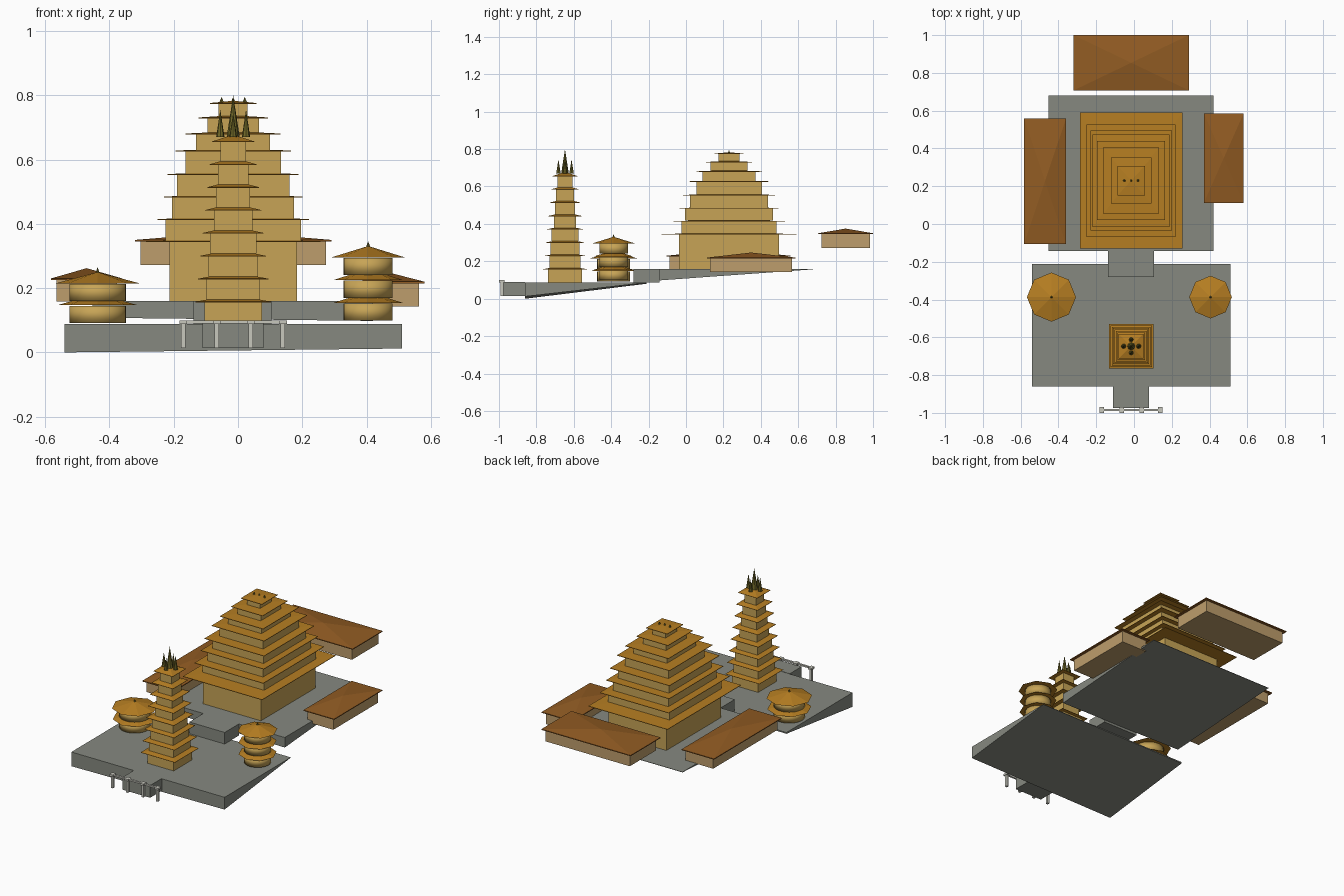
import bpy, math

if "Cube" in bpy.data.objects:
    bpy.data.objects.remove(bpy.data.objects["Cube"])


def material(name, r, g, b):
    m = bpy.data.materials.new(name)
    m.diffuse_color = [((c / 255 + 0.055) / 1.055) ** 2.4 for c in (r, g, b)] + [1]
    m.use_nodes = True
    m.node_tree.nodes["Principled BSDF"].inputs["Base Color"].default_value = m.diffuse_color
    return m


WALL = material("gold_wall", 199, 164, 86)
ROOF = material("amber_roof", 182, 126, 34)
HALL_WALL = material("tan_wall", 190, 158, 108)
HALL_ROOF = material("brown_roof", 146, 92, 35)
STONE = material("grey_stone", 134, 137, 128)
GATE = material("pale_stone", 200, 200, 190)
SPIRE = material("olive_spire", 112, 104, 40)


def make(name, verts, faces, mat):
    me = bpy.data.meshes.new(name)
    me.from_pydata(verts, [], faces)
    me.materials.append(mat)
    ob = bpy.data.objects.new(name, me)
    bpy.context.collection.objects.link(ob)
    return ob


# block with individually set bottom corner heights
def block(name, x0, x1, y0, y1, z0, z1, mat, bottoms=None):
    ring = [(x0, y0), (x1, y0), (x1, y1), (x0, y1)]
    b = bottoms or [z0] * 4
    v = [(x, y, h) for (x, y), h in zip(ring, b)] + [(x, y, z1) for x, y in ring]
    f = [(3, 2, 1, 0), (4, 5, 6, 7)] + [(i, (i + 1) % 4, (i + 1) % 4 + 4, i + 4) for i in range(4)]
    return make(name, v, f, mat)


# thin edged pyramid roof on a rectangle
def hip_roof(name, x0, x1, y0, y1, z, top, mat, edge=0.004):
    ring = [(x0, y0), (x1, y0), (x1, y1), (x0, y1)]
    v = [(x, y, z) for x, y in ring] + [(x, y, z + edge) for x, y in ring]
    v.append(((x0 + x1) / 2, (y0 + y1) / 2, top))
    f = [(3, 2, 1, 0)]
    for i in range(4):
        j = (i + 1) % 4
        f += [(i, j, j + 4, i + 4), (i + 4, j + 4, 8)]
    return make(name, v, f, mat)


def cone(name, x, y, z0, z1, r, n, mat):
    v = [(x + r * math.cos(2 * math.pi * i / n), y + r * math.sin(2 * math.pi * i / n), z0) for i in range(n)]
    v.append((x, y, z1))
    f = [tuple(range(n - 1, -1, -1))] + [(i, (i + 1) % n, n) for i in range(n)]
    return make(name, v, f, mat)


def drum(name, x, y, z0, z1, r, mat, n=32):
    v = [(x + r * math.cos(2 * math.pi * i / n), y + r * math.sin(2 * math.pi * i / n), z)
         for z in (z0, z1) for i in range(n)]
    f = [tuple(range(n - 1, -1, -1)), tuple(range(n, 2 * n))]
    f += [(i, (i + 1) % n, (i + 1) % n + n, i + n) for i in range(n)]
    ob = make(name, v, f, mat)
    ob.data.shade_smooth()
    return ob


# terraces, wedge shaped where the hillside rises
block("lower_terrace", -.54, .51, -.86, -.212, 0, .088, STONE, (0, .012, .086, .08))
block("upper_terrace", -.452, .42, -.142, .68, 0, .16, STONE, (.108, .098, .157, .158))
block("upper_steps", -.138, .105, -.28, -.142, .088, .16, STONE)
block("front_steps", -.11, .08, -.975, -.86, .014, .09, STONE)

# front gate
for x in (-.17, -.066, .04, .14):
    block("gate_post", x - .007, x + .007, -.993, -.977, .014, .093, GATE)
    block("gate_cap", x - .012, x + .012, -1.0, -.97, .088, .1, GATE)
block("gate_beam", -.182, .152, -.991, -.979, .09, .099, GATE)

# main stepped temple: wall half x, half y, eave half x, half y, base z, eave z
CX, CY = -.015, .23
tiers = [(.198, .267, .271, .36, .16, .343), (.211, .255, .236, .298, .348, .412),
         (.19, .235, .216, .265, .417, .482), (.175, .208, .204, .245, .485, .552),
         (.149, .175, .18, .21, .557, .625), (.115, .142, .148, .175, .625, .678),
         (.08, .1, .108, .122, .675, .728), (.045, .056, .072, .078, .725, .773)]
for hx, hy, ex, ey, z, e in tiers:
    block("temple_tier", CX - hx, CX + hx, CY - hy, CY + hy, z, e, WALL)
    hip_roof("temple_eave", CX - ex, CX + ex, CY - ey, CY + ey, e, e + .01, ROOF, .003)
for dx in (-.036, 0, .036):
    cone("temple_finial", CX + dx, CY, .776, .795, .008, 8, SPIRE)

# tall front tower
TY = -.647
halves = (.09, .083, .077, .072, .06, .053, .047, .04)
for i, h in enumerate(halves):
    z = .094 + .0712 * i
    e = .117 - .0073 * i
    block("tower_storey", CX - h, CX + h, TY - h, TY + h, z if i else .088, z + .063, WALL)
    hip_roof("tower_eave", CX - e, CX + e, TY - e, TY + e, z + .062, z + .085, ROOF, .002)
for dx, top, r in ((-.04, .755, .013), (0, .8, .02), (.04, .755, .013)):
    cone("tower_spire", CX + dx, TY, .672 if dx == 0 else .67, top, r, 8, SPIRE)
cone("tower_spire_back", CX, TY + .035, .67, .745, .012, 8, SPIRE)
cone("tower_spire_front", CX, TY - .035, .67, .745, .012, 8, SPIRE)

# round pavilions with eight-sided roofs
for x, r, rr, z, step, n in ((-.437, .088, .13, .092, .068, 2), (.405, .076, .113, .099, .071, 3)):
    for i in range(n):
        b = z + step * i
        drum("pavilion_drum", x, -.387, b, b + .053, r, WALL)
        cone("pavilion_roof", x, -.387, b + .055, b + .09, rr if i == n - 1 else rr - .005, 8, ROOF)
    cone("pavilion_finial", x, -.387, b + .08, b + .105, .009, 8, SPIRE)

# surrounding halls: roof extents, wall base and eave, roof top
for name, x0, x1, y0, y1, z0, e, top in (
        ("left_hall", -.582, -.36, -.105, .558, .158, .225, .262),
        ("right_hall", .37, .58, .112, .585, .143, .215, .247),
        ("back_hall", -.32, .291, .707, 1.0, .272, .345, .375)):
    d = .017
    block(name + "_wall", x0 + d, x1 - d, y0 + d, y1 - d, z0, e, HALL_WALL)
    hip_roof(name + "_roof", x0, x1, y0, y1, e, top, HALL_ROOF, .005)
